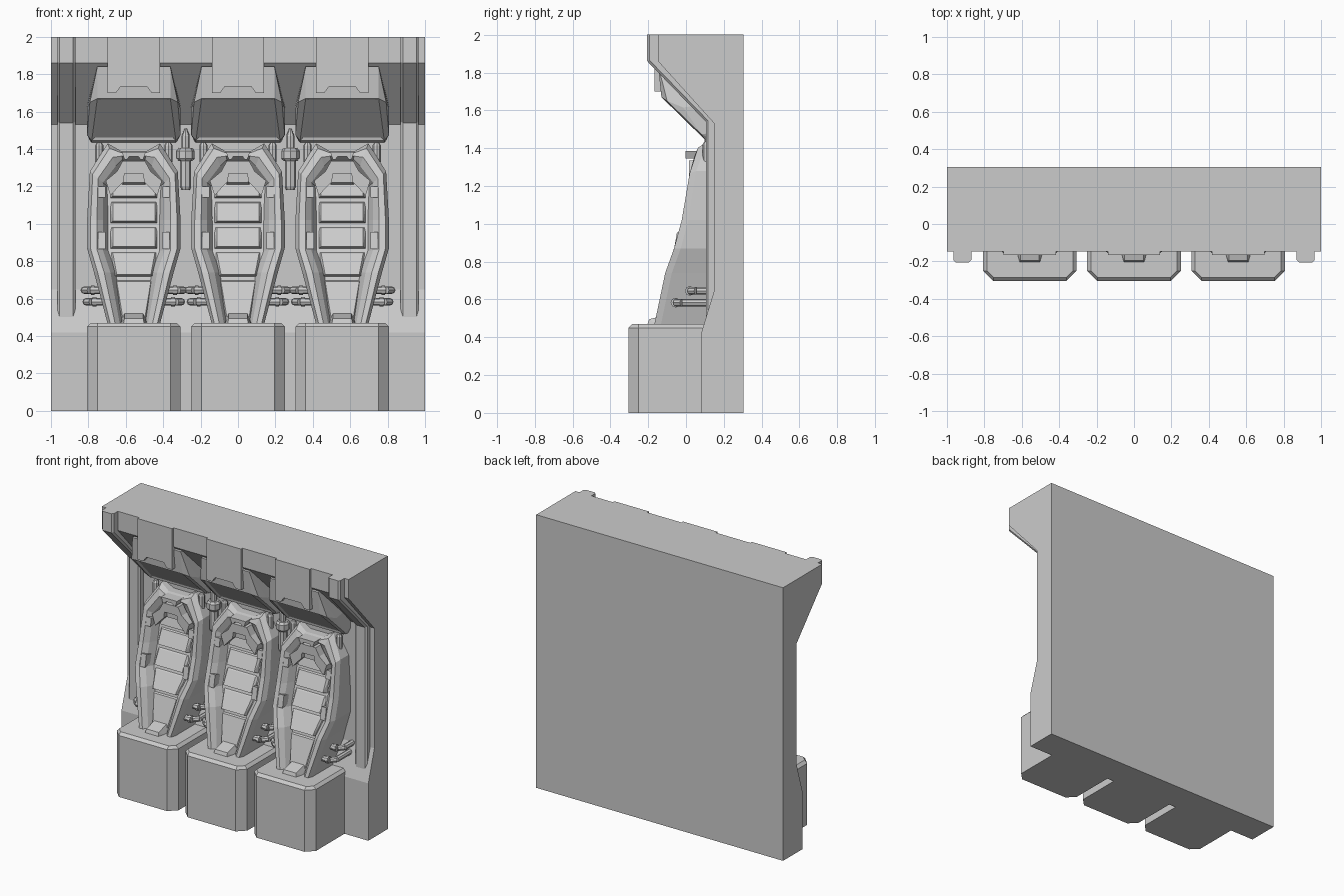
import bpy, bmesh, math
from mathutils import Vector

if "Cube" in bpy.data.objects:
    bpy.data.objects.remove(bpy.data.objects["Cube"])

BAYS = (-0.557, 0, 0.557)


def finish(name, bm, xs=(0,)):
    """Turn a bmesh into one object per x offset, sharing the mesh."""
    bmesh.ops.recalc_face_normals(bm, faces=bm.faces)
    me = bpy.data.meshes.new(name)
    bm.to_mesh(me)
    bm.free()
    objs = []
    for x in xs:
        ob = bpy.data.objects.new(name, me)
        ob.location.x = x
        bpy.context.collection.objects.link(ob)
        objs.append(ob)
    return objs


def loft(name, rings, xs=(0,)):
    bm = bmesh.new()
    vs = [[bm.verts.new(p) for p in r] for r in rings]
    n = len(rings[0])
    for a, b in zip(vs, vs[1:]):
        for i in range(n):
            j = (i + 1) % n
            bm.faces.new((a[i], a[j], b[j], b[i]))
    bm.faces.new(vs[0])
    bm.faces.new(vs[-1])
    return finish(name, bm, xs)


def prism(name, profile, axis, a, b, xs=(0,)):
    """Extrude a 2D profile: axis x uses (y,z), axis y uses (x,z)."""
    def place(p, d):
        return (d, p[0], p[1]) if axis == "x" else (p[0], d, p[1])
    return loft(name, [[place(p, d) for p in profile] for d in (a, b)], xs)


def hull(name, half, xs=(0,), inset=None):
    """Convex solid from the right half of its points, mirrored in x."""
    bm = bmesh.new()
    for x, y, z in half:
        bm.verts.new((x, y, z))
        bm.verts.new((-x, y, z))
    bmesh.ops.convex_hull(bm, input=bm.verts)
    bmesh.ops.dissolve_limit(bm, angle_limit=0.02, verts=bm.verts, edges=bm.edges)
    if inset:
        bmesh.ops.recalc_face_normals(bm, faces=bm.faces)
        d = Vector(inset).normalized()
        f = max(bm.faces, key=lambda q: q.normal.dot(d))
        bmesh.ops.inset_region(bm, faces=[f], thickness=0.022, depth=-0.01)
    return finish(name, bm, xs)


def rods(name, segs, xs=(0,), mirror=False, n=8):
    """Round pieces: (start, end, radius, end radius)."""
    bm = bmesh.new()
    for s in ((1, -1) if mirror else (1,)):
        for p, q, r1, r2 in segs:
            p, q = (Vector((v[0] * s, v[1], v[2])) for v in (p, q))
            d = q - p
            m = d.to_track_quat("Z", "Y").to_matrix().to_4x4()
            m.translation = (p + q) / 2
            bmesh.ops.create_cone(bm, cap_ends=True, segments=n, radius1=r1,
                                  radius2=r2, depth=d.length, matrix=m)
    return finish(name, bm, xs)


def mirrored(half):
    return half + [(-x, z) for x, z in reversed(half)]


def front_y(z):
    """Depth of the curved pod face at height z."""
    c = [(0.4, -0.18), (0.48, -0.165), (0.74, -0.11), (0.92, -0.045),
         (1.2, 0.018), (1.3, 0.02), (1.43, 0.075), (1.6, 0.1)]
    for (z0, y0), (z1, y1) in zip(c, c[1:]):
        if z <= z1:
            return y0 + (y1 - y0) * (z - z0) / (z1 - z0)


# Back wall with overhanging top, plus a rib at each end
prism("wall", [(0.305, 0), (0.08, 0), (0.08, 0.42), (0.15, 0.65), (0.15, 1.53),
               (-0.148, 1.86), (-0.148, 2), (0.305, 2)], "x", -1, 1)
for ob in prism("wall_rib", [(0.2, 0.46), (0.105, 0.46), (0.105, 1.54), (-0.205, 1.86),
                             (-0.205, 2), (0.2, 2)], "x", -0.048, 0.048, (-0.918, 0.918)):
    m = ob.modifiers.new("bevel", "BEVEL")
    m.width = 0.012
    m.segments = 1
    # keep the top flush with the wall by bevelling only the long front edges
    m.limit_method = "WEIGHT"
    me = ob.data
    att = me.attributes.get("bevel_weight_edge") or \
        me.attributes.new("bevel_weight_edge", "FLOAT", "EDGE")
    for e in me.edges:
        p, q = (me.vertices[i].co for i in e.vertices)
        if abs(p.x - q.x) < 0.001 and max(p.y, q.y) < 0.15:
            att.data[e.index].value = 1

# Chamfered plinth blocks
def plinth_ring(i, z):
    return [(-0.25 + i, 0.14, z), (-0.25 + i, -0.25, z), (-0.195, -0.305 + i, z),
            (0.195, -0.305 + i, z), (0.25 - i, -0.25, z), (0.25 - i, 0.14, z)]
loft("plinth", [plinth_ring(0, 0), plinth_ring(0, 0.45), plinth_ring(0.02, 0.47)], BAYS)

# Overhead hoods with recessed underside and notched column
hull("hood", [(0.225, 0.17, 1.43), (0.225, 0.10, 1.445), (0.25, 0.08, 1.475), (0.25, 0.17, 1.48),
              (0.25, -0.015, 1.615), (0.235, -0.10, 1.65), (0.195, -0.13, 1.67),
              (0.195, -0.148, 1.84), (0.25, 0.16, 1.64), (0.195, 0.1, 1.86)],
     BAYS, inset=(0, -0.8, -0.6))
prism("hood_column", mirrored([(0.14, 2), (0.14, 1.70), (0.095, 1.70), (0.07, 1.735)]),
      "y", -0.166, 0.05, BAYS)

# Pod frame: faceted band around the opening
half = [(0.14, 0.465, 0.075, 0.465), (0.213, 0.74, 0.125, 0.74), (0.25, 0.87, 0.165, 0.86),
        (0.25, 1.02, 0.165, 1.02), (0.235, 1.28, 0.165, 1.22), (0.14, 1.43, 0.095, 1.31),
        (0.07, 1.39, 0.06, 1.345)]
rings = []
for s in (1, -1):
    for xo, zo, xi, zi in (half if s == 1 else half[::-1]):
        def at(t, dy):
            z = zo + (zi - zo) * t
            return (s * (xo + (xi - xo) * t), front_y(z) + dy, z)
        rings.append([(s * xo, 0.16, zo), at(0, 0.035), at(0.22, 0), at(0.62, 0),
                      at(1, 0.03), at(1.35, 0.09), (s * xi, 0.16, zi)])
loft("pod_frame", rings, BAYS)

# Padded backrest: floor strips and raised pads
def pad_width(z):
    return 0.13 if z > 0.84 else 0.075 + 0.055 * max(0, z - 0.5) / 0.34
levels = [0.465, 0.71, 0.86, 0.995, 1.13, 1.33]
loft("backrest", [[(-pad_width(z) - 0.02, front_y(z) + 0.085, z),
                   (pad_width(z) + 0.02, front_y(z) + 0.085, z),
                   (pad_width(z) + 0.02, 0.17, z), (-pad_width(z) - 0.02, 0.17, z)]
                  for z in levels], BAYS)
for lo, hi in zip(levels, levels[1:]):
    pts = []
    for z, dz in ((lo, 0.012), (hi, -0.012)):
        w, y = pad_width(z), front_y(z)
        lift = 0.055 if dz > 0 else 0.07
        pts += [(w, y + 0.1, z + dz / 3), (w - 0.018, y + lift, z + dz * 1.6)]
    hull("backrest_pad", pts, BAYS)

# Headrest arch, buckle and toe block
prism("headrest_arch", mirrored([(0.125, 1.15), (0.15, 1.23), (0.09, 1.28), (0.06, 1.335)])
      + [(-0.09, 1.19), (-0.055, 1.225), (-0.05, 1.27), (0.05, 1.27), (0.055, 1.225),
         (0.09, 1.19)], "y", 0.015, 0.12, BAYS)
hull("headrest", [(0.055, 0.05, 1.22), (0.05, 0.05, 1.28), (0.075, 0.12, 1.19),
                  (0.06, 0.12, 1.29)], BAYS)
prism("buckle", mirrored([(0.065, 1.385), (0.05, 1.345), (0.035, 1.345), (0.025, 1.36)]),
      "y", -0.003, 0.08, BAYS)
hull("toe_block", [(0.07, -0.15, 0.465), (0.055, -0.205, 0.465), (0.05, -0.195, 0.495),
                   (0.05, -0.06, 0.53), (0.075, -0.03, 0.465)], BAYS)

# Small clips on the frame sides, and studs above the shoulders
for x, z, h in ((0.172, 0.91, 0.045), (0.172, 1.17, 0.03)):
    y = front_y(z)
    for s in (1, -1):
        prism("frame_clip", [(y - 0.006 + 0.2 * -h, z - h), (y - 0.008 + 0.2 * h, z + h),
                             (y + 0.07, z + h * 0.6), (y + 0.07, z - h * 0.6)],
              "x", s * (x - 0.02), s * (x + 0.02), BAYS)
rods("shoulder_stud", [((0.185, 0.11, 1.33), (0.185, 0.11, 1.42), 0.022, 0.022),
                       ((0.185, 0.11, 1.42), (0.185, 0.11, 1.435), 0.022, 0.012)],
     BAYS, mirror=True)

# Paired hoses at the bottom of each pod
segs = []
for z, y, x in ((0.645, 0.02, 0.265), (0.583, -0.055, 0.255)):
    path = [(0.13, y, z), (x - 0.03, y, z), (x, y + 0.035, z), (x, 0.16, z)]
    segs += [(p, q, 0.02, 0.02) for p, q in zip(path, path[1:])]
    segs.append(((x - 0.055, y, z), (x - 0.035, y, z), 0.026, 0.026))
rods("pod_hose", segs, BAYS, mirror=True)

# Pistons on the wall between the pods
stack = [(1.18, 1.20, 0.022, 0.03), (1.20, 1.335, 0.03, 0.03), (1.335, 1.35, 0.036, 0.048),
         (1.35, 1.39, 0.048, 0.048), (1.39, 1.405, 0.048, 0.036), (1.405, 1.47, 0.022, 0.022),
         (1.47, 1.51, 0.022, 0.006)]
rods("piston", [((0, 0.12, a), (0, 0.12, b), r1, r2) for a, b, r1, r2 in stack], (-0.28, 0.28))
